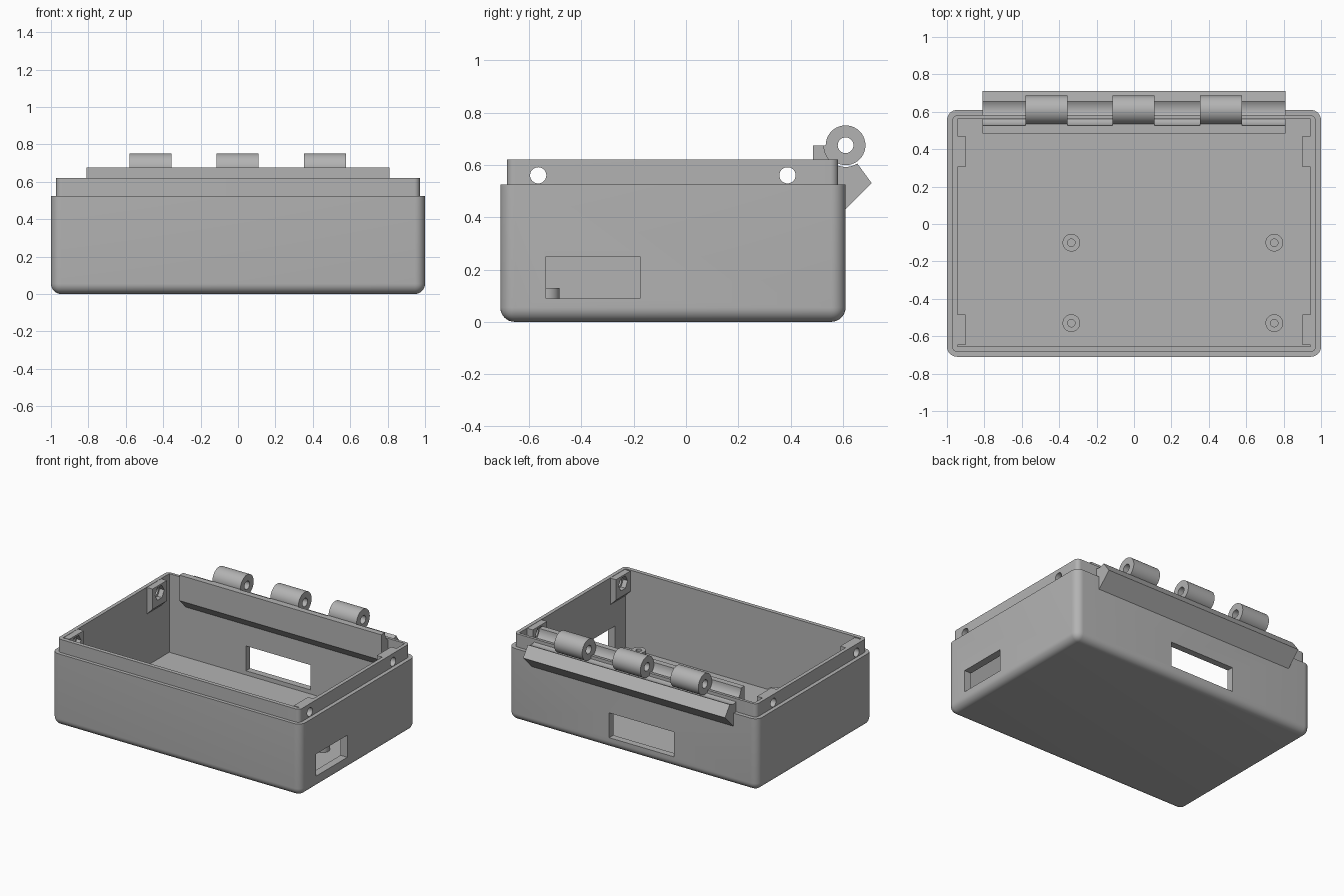
import bpy, bmesh, math
from mathutils import Matrix

if "Cube" in bpy.data.objects:
    bpy.data.objects.remove(bpy.data.objects["Cube"], do_unlink=True)

GREY = (0.45, 0.45, 0.45, 1)
mat = bpy.data.materials.new("plastic_grey")
mat.use_nodes = True
mat.diffuse_color = GREY
mat.node_tree.nodes["Principled BSDF"].inputs["Base Color"].default_value = GREY


def finish(bm, name):
    bmesh.ops.recalc_face_normals(bm, faces=bm.faces)
    mesh = bpy.data.meshes.new(name)
    bm.to_mesh(mesh)
    bm.free()
    mesh.materials.append(mat)
    ob = bpy.data.objects.new(name, mesh)
    bpy.context.collection.objects.link(ob)
    return ob


def box(name, x, y, z, round_sides=0, round_bottom=False):
    bm = bmesh.new()
    bmesh.ops.create_cube(bm, size=1)
    for v in bm.verts:
        v.co = [lo if c < 0 else hi for c, (lo, hi) in zip(v.co, (x, y, z))]
    if round_sides:
        edges = []
        for e in bm.edges:
            a, b = (v.co.z for v in e.verts)
            if abs(a - b) > 0.01 or (round_bottom and max(a, b) < z[0] + 0.01):
                edges.append(e)
        bmesh.ops.bevel(bm, geom=edges, offset=round_sides, segments=8,
                        profile=0.5, affect='EDGES')
    return finish(bm, name)


def rod(name, centre, radius, length, axis='X', sides=40):
    bm = bmesh.new()
    turn = Matrix.Rotation(math.pi / 2, 4, 'Y') if axis == 'X' else Matrix()
    bmesh.ops.create_cone(bm, cap_ends=True, segments=sides, radius1=radius,
                          radius2=radius, depth=length,
                          matrix=Matrix.Translation(centre) @ turn)
    return finish(bm, name)


def combine(ob, other, operation='DIFFERENCE'):
    mod = ob.modifiers.new("bool", 'BOOLEAN')
    mod.operation, mod.solver, mod.object = operation, 'EXACT', other
    bpy.context.view_layer.objects.active = ob
    bpy.ops.object.modifier_apply(modifier=mod.name)
    bpy.data.objects.remove(other, do_unlink=True)


def smooth(ob):
    bpy.ops.object.select_all(action='DESELECT')
    ob.select_set(True)
    bpy.context.view_layer.objects.active = ob
    bpy.ops.object.shade_smooth_by_angle(angle=math.radians(30))


SCREW_Y = (-0.565, 0.388)
SCREW_Z = 0.56

# Tray with rounded outside, stepped lip and hollow inside
tray = box("tray", (-1, 1), (-0.71, 0.61), (0, 0.525), 0.055, True)
combine(tray, box("lip", (-0.972, 0.972), (-0.685, 0.582), (0.3, 0.62), 0.03), 'UNION')
combine(tray, box("cavity", (-0.945, 0.945), (-0.656, 0.562), (0.05, 0.8)))

# Connector openings in the left and back walls, screw holes in the lip
combine(tray, box("side_window", (0.8, 1.1), (-0.535, -0.175), (0.09, 0.25)))
combine(tray, box("back_window", (-0.33, 0.19), (0.4, 0.8), (0.08, 0.26)))
for y in SCREW_Y:
    combine(tray, rod("screw_hole", (0, y, SCREW_Z), 0.031, 2.4))
smooth(tray)

# Nut holders inside the lip, each with a hexagonal pocket
for side, label in ((1, "left"), (-1, "right")):
    for y, end in zip(SCREW_Y, ("front", "back")):
        xs = sorted((side * 0.9, side * 0.95))
        holder = box(f"nut_holder_{end}_{label}", xs, (y - 0.082, y + 0.082), (0.47, 0.618))
        # Slope the underside back to the wall
        for v in holder.data.vertices:
            if v.co.z < 0.5 and abs(v.co.x) > 0.92:
                v.co.z -= 0.05
        combine(holder, rod("pocket", (side * 0.9, y, SCREW_Z), 0.052, 0.07, sides=6))
        combine(holder, rod("hole", (side * 0.9, y, SCREW_Z), 0.031, 0.3))
        smooth(holder)

# Board standoffs on the floor
for i, (x, y) in enumerate((x, y) for x in (-0.335, 0.75) for y in (-0.53, -0.1)):
    post = rod(f"standoff_{i + 1}", (x, y, 0.085), 0.047, 0.09, 'Z')
    combine(post, rod("bore", (x, y, 0.11), 0.02, 0.1, 'Z', 24))
    smooth(post)

# Hinge bar across the back wall, with a round trough for the knuckles
HINGE_Y, HINGE_Z = 0.61, 0.675
profile = [(0.485, 0.675), (0.485, 0.49), (0.565, 0.41), (0.6, 0.42),
           (0.61, 0.43), (0.71, 0.53), (0.655, 0.605)]
for i in range(15):
    a = math.radians(-57 - 123 * i / 14)
    profile.append((HINGE_Y + 0.083 * math.cos(a), HINGE_Z + 0.083 * math.sin(a)))
bm = bmesh.new()
face = bm.faces.new([bm.verts.new((-0.81, y, z)) for y, z in profile])
new = bmesh.ops.extrude_face_region(bm, geom=[face])["geom"]
bmesh.ops.translate(bm, vec=(1.62, 0, 0),
                    verts=[g for g in new if isinstance(g, bmesh.types.BMVert)])
smooth(finish(bm, "hinge_bar"))

# Hinge knuckles joined to the bar by webs and bored for the pin
for x, label in ((-0.467, "right"), (-0.002, "middle"), (0.465, "left")):
    knuckle = rod(f"hinge_knuckle_{label}", (x, HINGE_Y, HINGE_Z), 0.076, 0.224)
    web = box("web", (x - 0.112, x + 0.112), (0.5, 0.575), (0.57, 0.674))
    combine(knuckle, web, 'UNION')
    combine(knuckle, rod("pin_hole", (x, HINGE_Y, HINGE_Z), 0.03, 0.5))
    smooth(knuckle)
